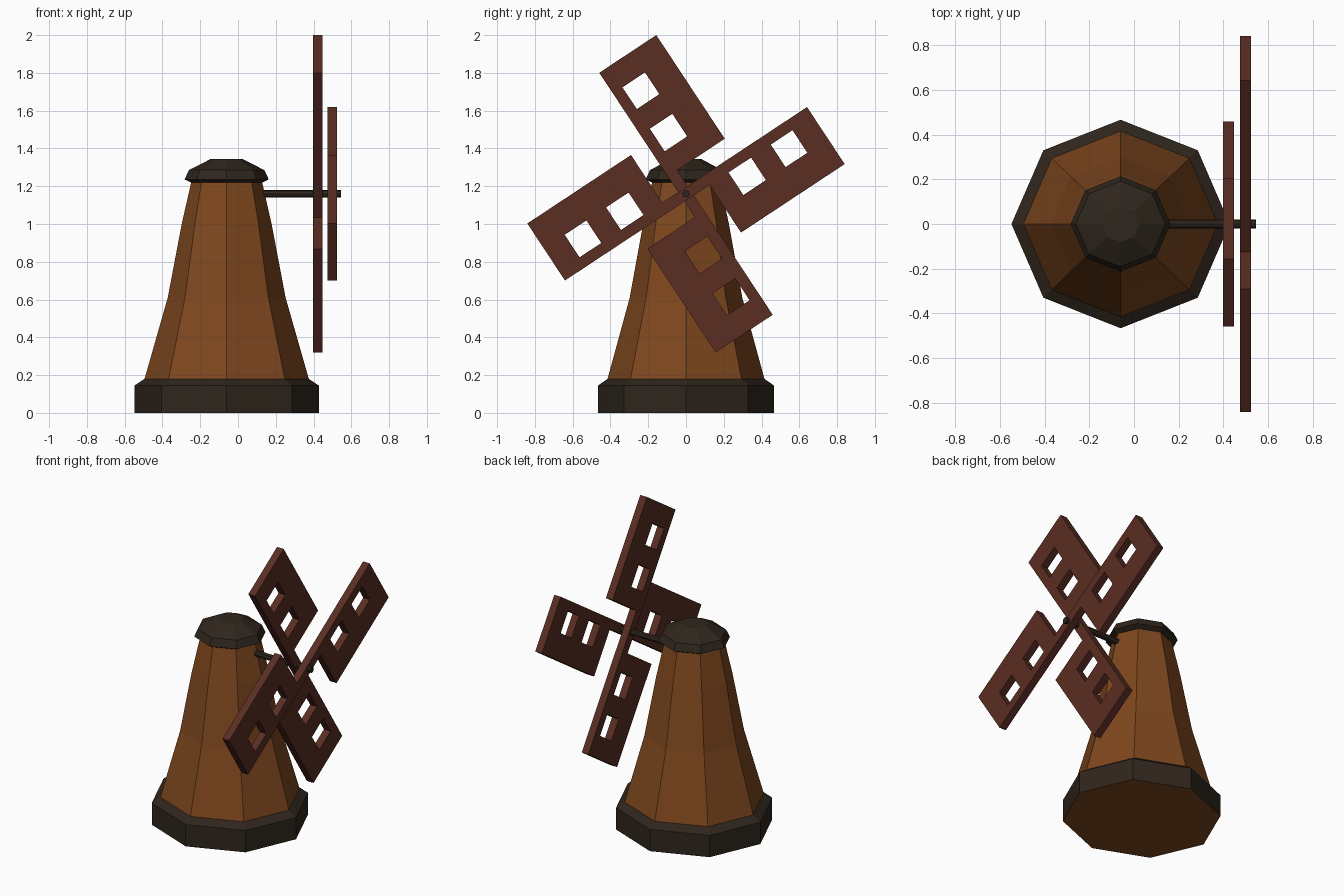
import bpy, bmesh
from math import cos, sin, pi
from mathutils import Matrix, Vector

if "Cube" in bpy.data.objects:
    bpy.data.objects.remove(bpy.data.objects["Cube"])

CX = -0.06      # tower axis
RATIO = 0.955   # the octagon is slightly narrower in y
HUB_Z = 1.16


def material(name, rgb):
    m = bpy.data.materials.new(name)
    m.diffuse_color = (*rgb, 1)
    m.use_nodes = True
    m.node_tree.nodes["Principled BSDF"].inputs["Base Color"].default_value = m.diffuse_color
    return m


WOOD = material("wood", (0.21, 0.063, 0.013))
DARK = material("dark_trim", (0.028, 0.019, 0.012))
SAIL = material("sail_red", (0.10, 0.026, 0.016))


def finish(bm, name, *mats):
    bmesh.ops.recalc_face_normals(bm, faces=bm.faces)
    me = bpy.data.meshes.new(name)
    bm.to_mesh(me)
    bm.free()
    for m in mats:
        me.materials.append(m)
    ob = bpy.data.objects.new(name, me)
    bpy.context.collection.objects.link(ob)
    return ob


def octagon_stack(name, profile, *mats):
    """Closed eight-sided solid from (radius, z) rings."""
    bm = bmesh.new()
    rings = [[bm.verts.new((CX + r * cos(k * pi / 4), RATIO * r * sin(k * pi / 4), z))
              for k in range(8)] for r, z in profile]
    for a, b in zip(rings, rings[1:]):
        for k in range(8):
            j = (k + 1) % 8
            bm.faces.new((a[k], a[j], b[j], b[k]))
    bottom = bm.faces.new(rings[0][::-1])
    bottom.material_index = len(mats) - 1
    bm.faces.new(rings[-1])
    return finish(bm, name, *mats)


# Tower: plinth (underside in wood), tapered body, cap
octagon_stack("plinth", [(0.488, 0), (0.488, 0.145), (0.435, 0.18)], DARK, WOOD)
octagon_stack("tower_body", [(0.435, 0.18), (0.312, 0.61), (0.238, 1.0), (0.188, 1.22)], WOOD)
octagon_stack("cap", [(0.19, 1.22), (0.223, 1.236), (0.2, 1.285), (0.085, 1.344)], DARK)

# Shaft
bm = bmesh.new()
bmesh.ops.create_cone(bm, cap_ends=True, segments=8, radius1=0.02, radius2=0.02, depth=0.465,
                      matrix=Matrix.Translation((0.3125, 0, HUB_Z)) @ Matrix.Rotation(pi / 2, 4, 'Y'))
finish(bm, "shaft", DARK)


def sail_pair(name, x, u, v, thick=0.049):
    """Two opposite sails on one stock; u runs along the stock, v across it."""
    us = [0.13, 0.25, 0.393, 0.518, 0.656, 0.788]
    vs = [-0.03, 0.03, 0.173, 0.332]
    cells = [(-0.13, 0.13, -0.03, 0.03)]
    for i in range(5):
        for j in range(3):
            if j == 1 and i in (1, 3):      # window openings
                continue
            cells.append((us[i], us[i + 1], vs[j], vs[j + 1]))
    bm = bmesh.new()
    for s in (1, -1):
        for a, b, c, d in (cells if s == 1 else cells[1:]):
            # the opposite sail is turned 180 degrees about the hub
            pts = [Vector((x, 0, HUB_Z)) + s * (p * u + q * v)
                   for p, q in ((a, c), (b, c), (b, d), (a, d))]
            bm.faces.new([bm.verts.new(p) for p in pts])
    # centre stock cell meets each sail along its full inner edge
    bmesh.ops.remove_doubles(bm, verts=bm.verts, dist=0.0005)
    bmesh.ops.recalc_face_normals(bm, faces=bm.faces)
    ext = bmesh.ops.extrude_face_region(bm, geom=bm.faces[:], use_keep_orig=True)
    bmesh.ops.translate(bm, vec=(thick, 0, 0),
                        verts=[g for g in ext["geom"] if isinstance(g, bmesh.types.BMVert)])
    return finish(bm, name, SAIL)


U = Vector((0, -0.551, 0.834))
V = Vector((0, 0.834, 0.551))
sail_pair("rear_sails", 0.398, U, V)
# front pair: quarter turn
sail_pair("front_sails", 0.474, V, -U)
